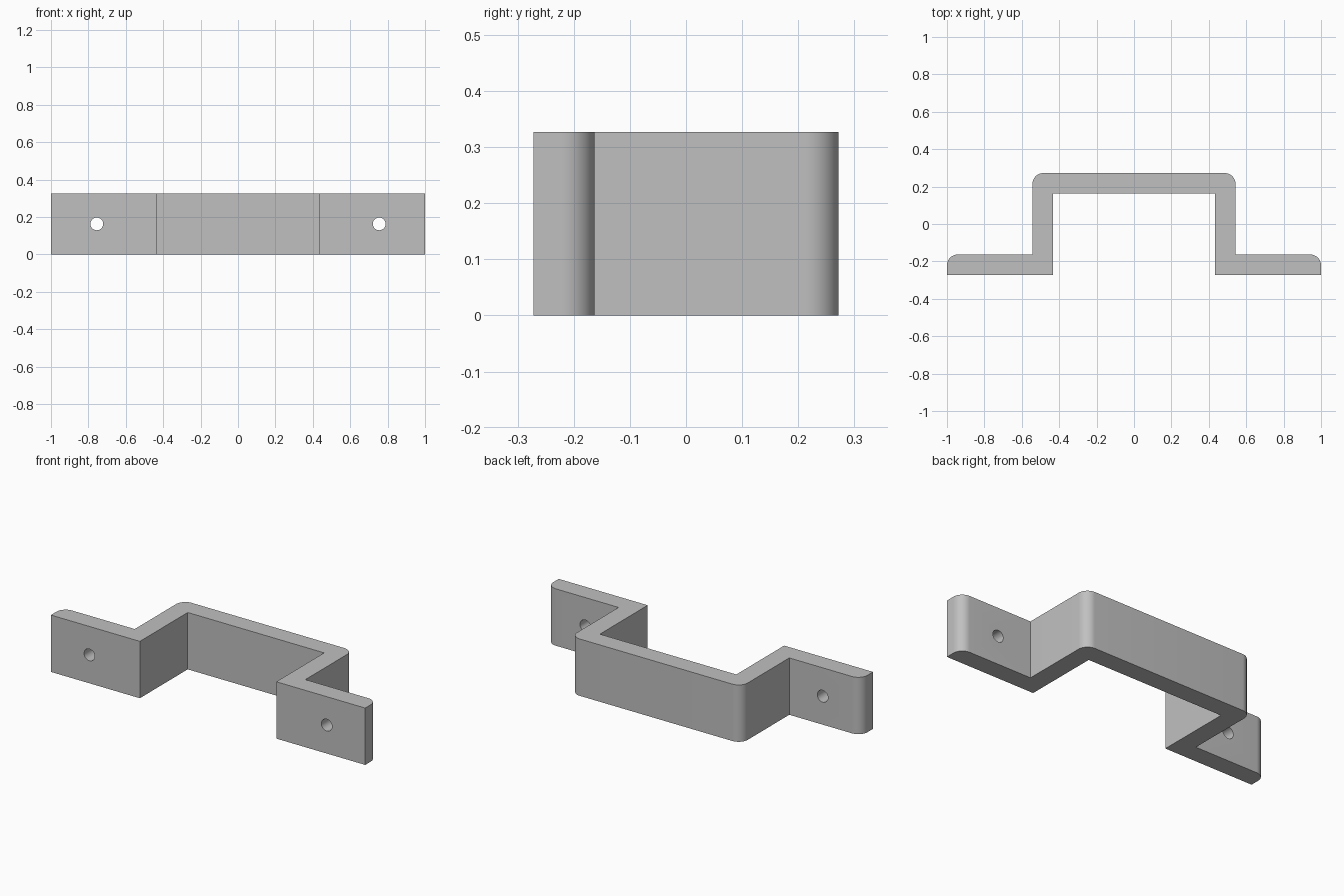
import bpy
import bmesh
from math import cos, sin, pi, radians

cube = bpy.data.objects.get("Cube")
if cube:
    bpy.data.objects.remove(cube, do_unlink=True)

HEIGHT = 0.327
BACK, FRONT = 0.272, -0.272
WALL = 0.109
OUTER, INNER = 0.543, 0.434
FILLET = 0.058
HOLE_X, HOLE_R = 0.755, 0.034

grey = bpy.data.materials.new("plain grey")
grey.use_nodes = True
colour = (0.53, 0.53, 0.53, 1)
grey.diffuse_color = colour
grey.node_tree.nodes["Principled BSDF"].inputs["Base Color"].default_value = colour


def fillet(x, y, steps=12):
    """Rounded corner pointing to +x +y, running from the side to the back."""
    cx, cy = x - FILLET, y - FILLET
    return [(cx + FILLET * cos(a), cy + FILLET * sin(a))
            for a in (pi / 2 * i / steps for i in range(steps + 1))]


# Left half of the outline, from the inside of the bridge round to its back
half = [(INNER, BACK - WALL), (INNER, FRONT), (1, FRONT)]
half += fillet(1, FRONT + WALL)
half += [(OUTER, FRONT + WALL)]
half += fillet(OUTER, BACK)
outline = half + [(-x, y) for x, y in reversed(half)]

# Bracket body: extruded outline
bm = bmesh.new()
base = bm.faces.new([bm.verts.new((x, y, 0)) for x, y in outline])
top = bmesh.ops.extrude_face_region(bm, geom=[base])["geom"]
bmesh.ops.translate(bm, vec=(0, 0, HEIGHT),
                    verts=[v for v in top if isinstance(v, bmesh.types.BMVert)])
bmesh.ops.recalc_face_normals(bm, faces=bm.faces)
mesh = bpy.data.meshes.new("bracket")
bm.to_mesh(mesh)
bm.free()
mesh.materials.append(grey)
bracket = bpy.data.objects.new("bracket", mesh)
bpy.context.collection.objects.link(bracket)

# Screw holes through both flanges
for side, name in ((1, "left"), (-1, "right")):
    bpy.ops.mesh.primitive_cylinder_add(
        vertices=48, radius=HOLE_R, depth=WALL * 2,
        location=(side * HOLE_X, FRONT + WALL / 2, HEIGHT / 2),
        rotation=(pi / 2, 0, 0))
    cutter = bpy.context.object
    cutter.name = name + "_hole_cutter"
    cutter.data.materials.append(grey)
    cutter.hide_render = True
    cut = bracket.modifiers.new(name + "_hole", 'BOOLEAN')
    cut.operation = 'DIFFERENCE'
    cut.solver = 'EXACT'
    cut.object = cutter

# Apply the cuts and drop the cutters
bpy.ops.object.select_all(action='DESELECT')
bpy.context.view_layer.objects.active = bracket
bracket.select_set(True)
for cut in list(bracket.modifiers):
    cutter = cut.object
    bpy.ops.object.modifier_apply(modifier=cut.name)
    bpy.data.objects.remove(cutter, do_unlink=True)

bpy.ops.object.shade_smooth_by_angle(angle=radians(30))
